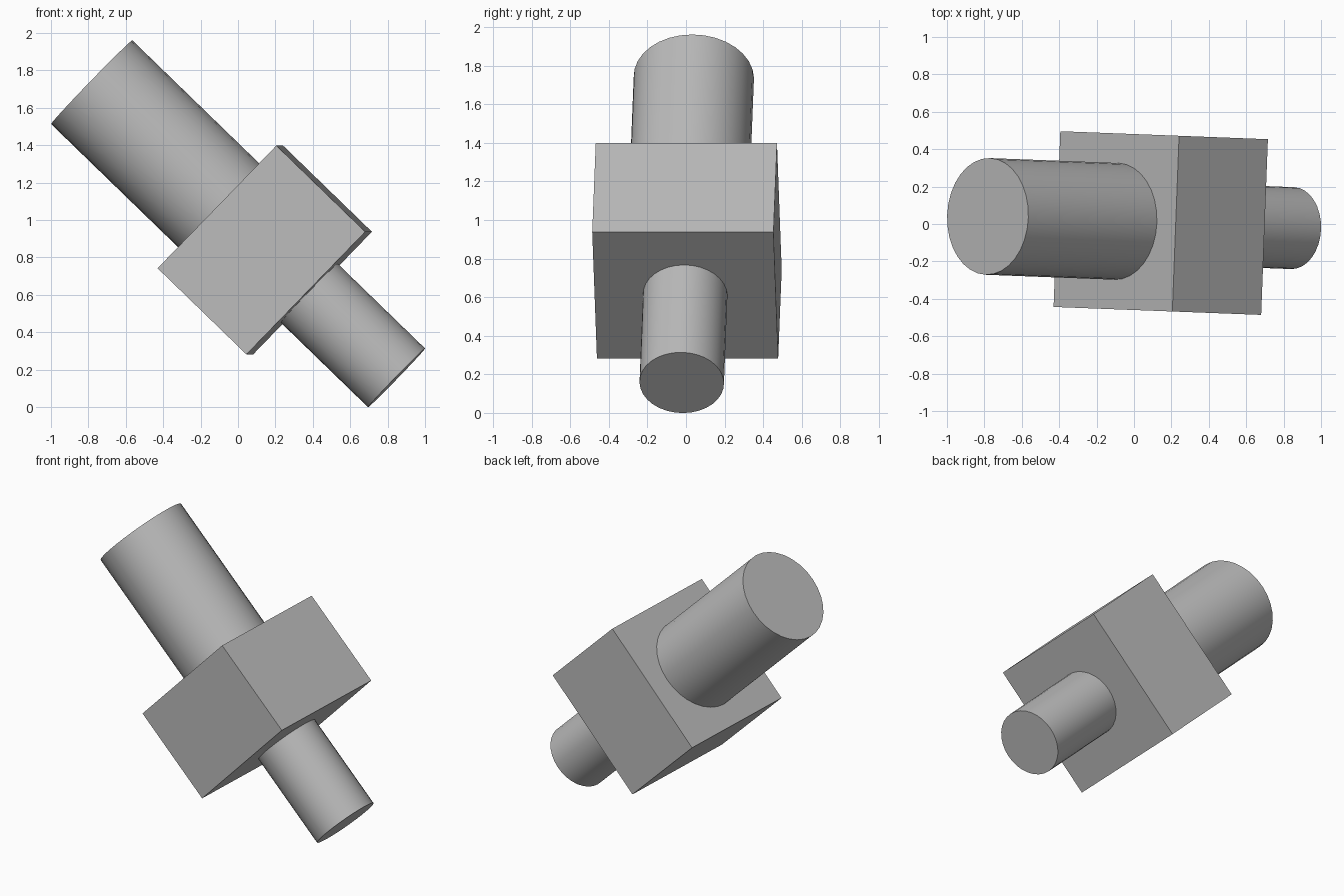
import bpy
from math import radians
from mathutils import Euler, Vector

cube = bpy.data.objects.get("Cube")
if cube:
    bpy.data.objects.remove(cube, do_unlink=True)

# One plain grey for every part
GREY = (0.5, 0.5, 0.5, 1)
grey = bpy.data.materials.new("plain grey")
grey.diffuse_color = GREY
grey.use_nodes = True
grey.node_tree.nodes["Principled BSDF"].inputs["Base Color"].default_value = GREY

# Shared tilted frame: the parts line up along its z axis
TILT = Euler((0, radians(-45.9), radians(-2.2)))
CENTRE = Vector((0.143, 0.005, 0.84))


def on_axis(t):
    return CENTRE + TILT.to_matrix() @ Vector((0, 0, t))


def finish(name):
    obj = bpy.context.object
    obj.name = name
    obj.data.materials.append(grey)
    return obj


def rod(name, radius, start, end):
    bpy.ops.mesh.primitive_cylinder_add(
        vertices=32, radius=radius, depth=end - start,
        location=on_axis((start + end) / 2), rotation=TILT)
    finish(name)
    bpy.ops.object.shade_smooth_by_angle(angle=radians(30))


# Central block
bpy.ops.mesh.primitive_cube_add(size=1, location=CENTRE, rotation=TILT)
block = finish("block")
block.scale = (0.913, 0.94, 0.662)

# Thick upper rod and thin lower rod, seated on the block's faces
rod("upper_rod", 0.312, 0.331, 1.289)
rod("lower_rod", 0.219, -0.982, -0.331)
